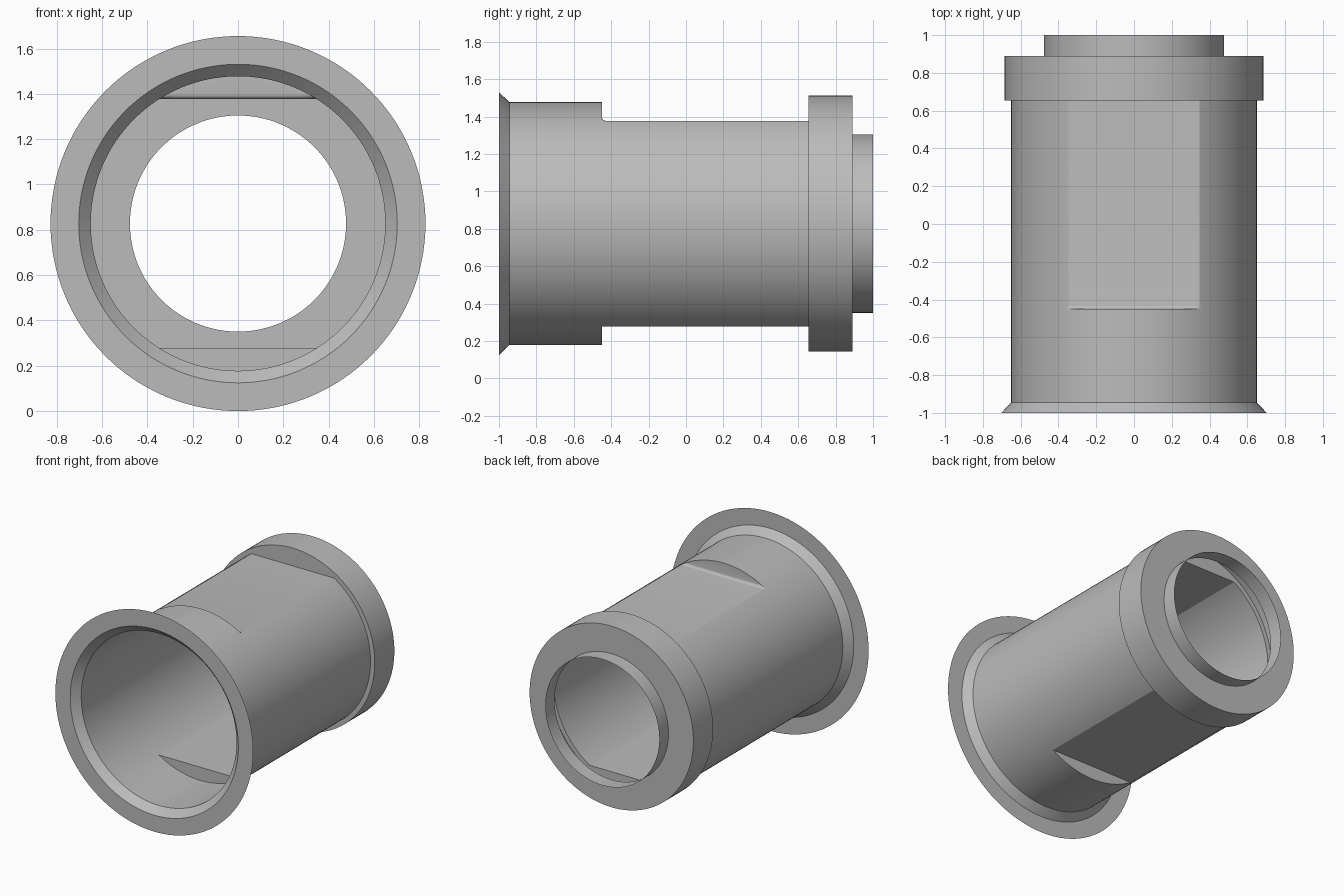
import bpy, bmesh
from math import sin, cos, acos, pi, radians

cube = bpy.data.objects.get("Cube")
if cube:
    bpy.data.objects.remove(cube, do_unlink=True)

AXIS_Z = 0.8275
BORE, FLAT, FILLET = 0.65, 0.55, 0.02   # tube radius, flat distance from axis, fillet radius

metal = bpy.data.materials.new("plain_grey")
metal.use_nodes = True
grey = (0.5, 0.5, 0.5, 1)
metal.diffuse_color = grey
metal.node_tree.nodes["Principled BSDF"].inputs["Base Color"].default_value = grey

# Even divisions plus the exact corners of the two flats
corner = acos(FLAT / BORE)
ANGLES = sorted([2 * pi * i / 128 for i in range(128)] +
                [corner, pi - corner, pi + corner, 2 * pi - corner])


def circle(y, r):
    return [(r * sin(a), y, r * cos(a)) for a in ANGLES]


def flatted(y_top, y_bottom, top, bottom):
    """Circle of the tube cut straight at the given top and bottom heights."""
    pts = []
    for x, _, z in circle(0, BORE):
        pts.append((x, y_top if z > 0 else y_bottom, max(-bottom, min(top, z))))
    return pts


def shell(name, rings):
    bm = bmesh.new()
    loops = [[bm.verts.new((x, y, z + AXIS_Z)) for x, y, z in ring] for ring in rings]
    n = len(ANGLES)
    for a, b in zip(loops, loops[1:]):
        for i in range(n):
            j = (i + 1) % n
            bm.faces.new((a[i], a[j], b[j], b[i]))
    bmesh.ops.remove_doubles(bm, verts=bm.verts, dist=1e-5)
    bmesh.ops.dissolve_degenerate(bm, edges=bm.edges, dist=1e-5)
    mesh = bpy.data.meshes.new(name)
    bm.to_mesh(mesh)
    bm.free()
    mesh.materials.append(metal)
    obj = bpy.data.objects.new(name, mesh)
    bpy.context.collection.objects.link(obj)
    bpy.ops.object.select_all(action='DESELECT')
    obj.select_set(True)
    bpy.context.view_layer.objects.active = obj
    bpy.ops.object.shade_smooth_by_angle(angle=radians(30))


# Thin front flange and the tapered mouth behind it
shell("front_flange", [circle(-1, 0.8275), circle(-1, 0.703)])
shell("tapered_mouth", [circle(-1, 0.703), circle(-0.945, BORE)])

# Tube with two flats; the upper step ends in a small fillet
STEP, END = -0.45, 0.655
body = [circle(-0.945, BORE), circle(STEP, BORE)]
for k in range(6):
    t = k / 5 * pi / 2
    body.append(flatted(STEP + FILLET * (1 - cos(t)), STEP,
                        FLAT + FILLET * (1 - sin(t)), FLAT))
body.append(flatted(END, END, FLAT, FLAT))
shell("flatted_tube", body)

# Collar, open inside, and the narrow rear ring
shell("collar", [flatted(END, END, FLAT, FLAT), circle(END, 0.685),
                 circle(0.89, 0.685), circle(0.89, 0.477)])
shell("rear_ring", [circle(0.89, 0.477), circle(1, 0.477)])
